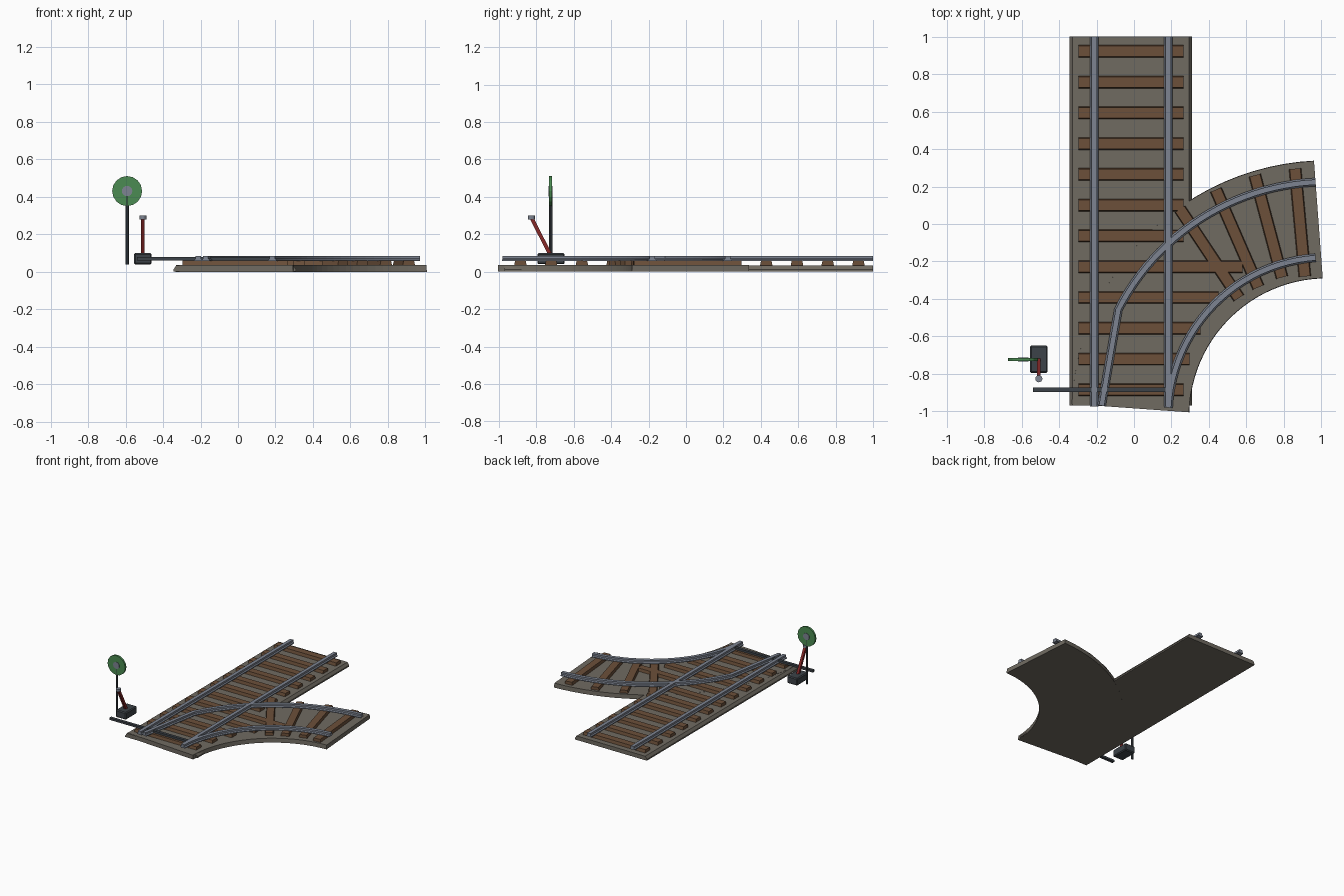
import bpy, bmesh, math
from mathutils import Vector, Matrix

cube = bpy.data.objects.get("Cube")
if cube:
    bpy.data.objects.remove(cube, do_unlink=True)


def material(name, rgb):
    m = bpy.data.materials.new(name)
    m.use_nodes = True
    m.diffuse_color = (*rgb, 1)
    m.node_tree.nodes["Principled BSDF"].inputs["Base Color"].default_value = (*rgb, 1)
    return m


GRAVEL = material("gravel", (0.16, 0.145, 0.12))
WOOD = material("wood", (0.15, 0.08, 0.042))
STEEL = material("steel", (0.205, 0.23, 0.283))
IRON = material("dark iron", (0.046, 0.055, 0.065))
RED = material("lever red", (0.24, 0.021, 0.021))
GREEN = material("signal green", (0.07, 0.26, 0.085))


def finish(name, bm, mat):
    bmesh.ops.recalc_face_normals(bm, faces=bm.faces)
    mesh = bpy.data.meshes.new(name)
    bm.to_mesh(mesh)
    bm.free()
    mesh.materials.append(mat)
    obj = bpy.data.objects.new(name, mesh)
    bpy.context.collection.objects.link(obj)
    return obj


def sweep(name, path, profile, mat):
    """Run a closed (sideways, height) profile along a flat path."""
    bm = bmesh.new()
    pts = [Vector(p) for p in path]
    rings = []
    for i, p in enumerate(pts):
        d = (pts[min(i + 1, len(pts) - 1)] - pts[max(i - 1, 0)]).normalized()
        rings.append([bm.verts.new((p.x - d.y * s, p.y + d.x * s, z)) for s, z in profile])
    n = len(profile)
    for a, b in zip(rings, rings[1:]):
        for j in range(n):
            k = (j + 1) % n
            bm.faces.new((a[j], a[k], b[k], b[j]))
    bm.faces.new(rings[0])
    bm.faces.new(rings[-1])
    return finish(name, bm, mat)


def slab(half_bottom, half_top, z0, z1):
    return [(-half_bottom, z0), (half_bottom, z0), (half_top, z1), (-half_top, z1)]


def box(name, size, loc, mat, bevel=0, tilt=0):
    bm = bmesh.new()
    bmesh.ops.create_cube(bm, size=1)
    bmesh.ops.scale(bm, vec=size, verts=bm.verts)
    if bevel:
        bmesh.ops.bevel(bm, geom=bm.edges[:], offset=bevel, segments=1, affect='EDGES')
    bmesh.ops.transform(bm, matrix=Matrix.Translation(loc) @ Matrix.Rotation(tilt, 4, 'X'),
                        verts=bm.verts)
    return finish(name, bm, mat)


def cylinder(name, radius, depth, loc, mat, sides=16, tilt=0):
    bm = bmesh.new()
    bmesh.ops.create_cone(bm, cap_ends=True, segments=sides, radius1=radius,
                          radius2=radius, depth=depth)
    bmesh.ops.transform(bm, matrix=Matrix.Translation(loc) @ Matrix.Rotation(tilt, 4, 'X'),
                        verts=bm.verts)
    return finish(name, bm, mat)


def arc(radius, start, end, steps=24):
    angles = [math.radians(start + (end - start) * i / steps) for i in range(steps + 1)]
    return [(1.03 + radius * math.cos(a), -1.025 + radius * math.sin(a)) for a in angles]


# Gravel beds
sweep("straight_bed", [(-0.0175, -0.97), (-0.0175, 1)],
      [(-0.3275, 0.001), (0.3275, 0.001), (0.3275, 0.012), (0.312, 0.034),
       (-0.312, 0.034), (-0.3275, 0.012)], GRAVEL)
sweep("curved_bed", arc(1.05, 177.7, 92.5), slab(0.315, 0.313, 0, 0.035), GRAVEL)

# Wooden ties, longer where the tracks part
TIE = slab(0.034, 0.028, 0.03, 0.059)
long_ends = {7: 0.58, 8: 0.45, 9: 0.355, 10: 0.295}
for i in range(12):
    y = 0.922 - i * 0.1643
    sweep(f"straight_tie_{i + 1}", [(-0.297, y), (long_ends.get(i, 0.265), y)], TIE, WOOD)
fan = [((0.86, 0.295), (0.912, -0.28)), ((0.645, 0.26), (0.79, -0.285)),
       ((0.437, 0.183), (0.664, -0.338)), ((0.245, 0.08), (0.56, -0.395))]
for i, ends in enumerate(fan):
    sweep(f"curved_tie_{i + 1}", ends, TIE, WOOD)

# Rails with a wide foot and narrower head
RAIL = [(-0.022, 0.057), (0.022, 0.057), (0.022, 0.064), (0.014, 0.07), (0.014, 0.085),
        (-0.014, 0.085), (-0.014, 0.07), (-0.022, 0.064)]
for side, x in (("right", -0.212), ("left", 0.183)):
    sweep(f"{side}_straight_rail", [(x, -0.975), (x, 1)], RAIL, STEEL)
sweep("inner_curved_rail", arc(0.847, 177, 94.1), RAIL, STEEL)
sweep("outer_curved_rail", [(-0.173, -0.97)] + arc(1.25, 153, 92.8), RAIL, STEEL)

# Throw rod and switch box
sweep("throw_rod", [(-0.54, -0.885), (0.18, -0.885)], slab(0.012, 0.012, 0.061, 0.078), IRON)
box("switch_box", (0.095, 0.146, 0.06), (-0.508, -0.722, 0.07), IRON, bevel=0.007)

# Lever leaning to the front, with a round grip
foot, tip = Vector((-0.508, -0.725, 0.09)), Vector((-0.508, -0.825, 0.285))
lean = math.atan2(foot.y - tip.y, tip.z - foot.z)
box("lever", (0.02, 0.02, (tip - foot).length), (foot + tip) / 2, RED, tilt=lean)
cylinder("lever_grip", 0.019, 0.02, (-0.508, -0.826, 0.29), STEEL)

# Signal post, disc and hub
cylinder("signal_post", 0.009, 0.39, (-0.592, -0.724, 0.235), IRON, sides=8)
cylinder("signal_disc", 0.08, 0.016, (-0.592, -0.724, 0.431), GREEN, tilt=math.pi / 2)
cylinder("signal_hub", 0.028, 0.022, (-0.592, -0.724, 0.431), STEEL, tilt=math.pi / 2)
